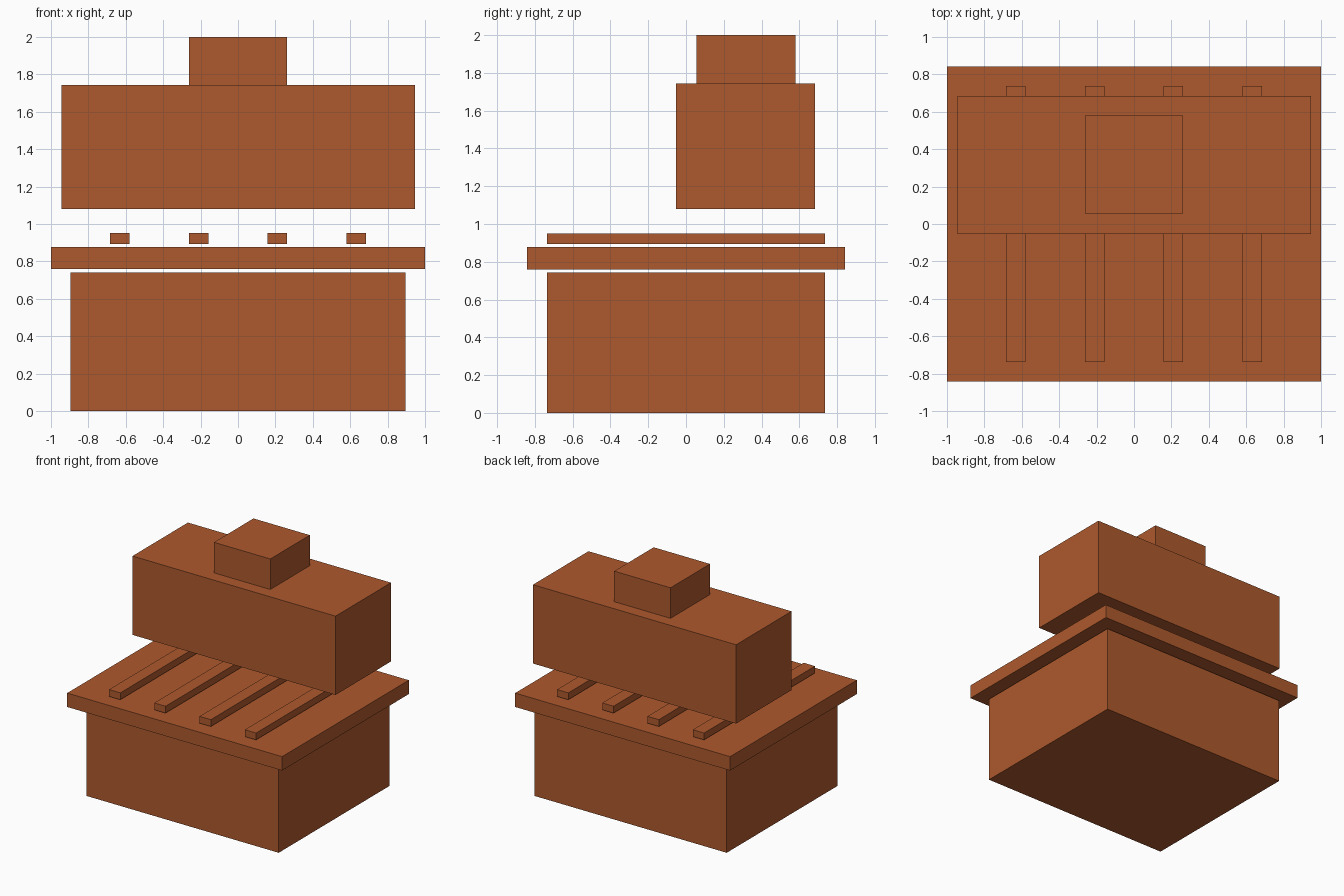
import bpy

if "Cube" in bpy.data.objects:
    bpy.data.objects.remove(bpy.data.objects["Cube"])

# Single flat colour
rust = bpy.data.materials.new("rust_brown")
rust.diffuse_color = (0.42, 0.10, 0.026, 1.0)
rust.use_nodes = True
rust.node_tree.nodes["Principled BSDF"].inputs["Base Color"].default_value = rust.diffuse_color


def block(name, x, y, z):
    """Box spanning the (min, max) ranges on each axis."""
    spans = (x, y, z)
    bpy.ops.mesh.primitive_cube_add(size=1, location=[(a + b) / 2 for a, b in spans])
    ob = bpy.context.object
    ob.name = name
    ob.scale = [b - a for a, b in spans]
    bpy.ops.object.transform_apply(location=False, rotation=False, scale=True)
    ob.data.materials.append(rust)
    return ob


# Cabinet body and overhanging top plate
block("base_cabinet", (-0.895, 0.895), (-0.737, 0.737), (0.0, 0.742))
block("counter_plate", (-1.0, 1.0), (-0.842, 0.842), (0.76, 0.877))

# Four bars running front to back above the plate
for i in range(4):
    cx = -0.632 + i * 0.4213
    block(f"grill_bar_{i + 1}", (cx - 0.0525, cx + 0.0525), (-0.737, 0.737), (0.893, 0.951))

# Floating hood set toward the back, with its flue
block("hood", (-0.945, 0.945), (-0.053, 0.684), (1.08, 1.743))
block("flue", (-0.262, 0.262), (0.055, 0.58), (1.743, 2.0))
